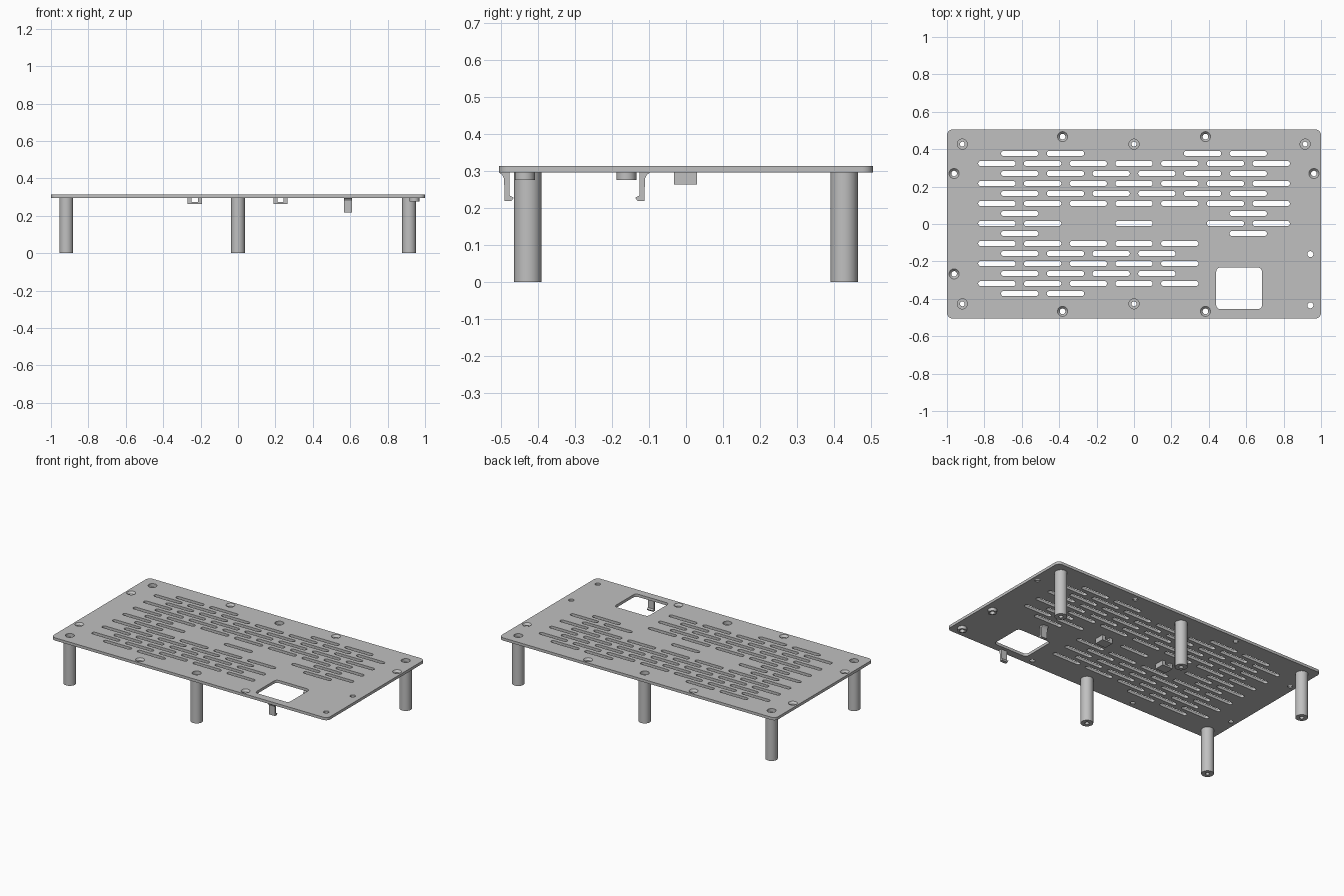
import bpy
import bmesh
from math import cos, sin, pi, radians

cube = bpy.data.objects.get("Cube")
if cube:
    bpy.data.objects.remove(cube, do_unlink=True)

grey = bpy.data.materials.new("plain_grey")
grey.use_nodes = True
grey.diffuse_color = (0.53, 0.53, 0.53, 1)
grey.node_tree.nodes["Principled BSDF"].inputs["Base Color"].default_value = (0.53, 0.53, 0.53, 1)

BOTTOM, TOP = 0.295, 0.313
WINDOW = (0.562, -0.344)


def finish(obj, smooth=False):
    obj.data.materials.append(grey)
    bpy.ops.object.select_all(action='DESELECT')
    obj.select_set(True)
    bpy.context.view_layer.objects.active = obj
    if smooth:
        bpy.ops.object.shade_smooth_by_angle(angle=radians(35))
    return obj


def mesh_object(name, bm, smooth=False):
    bmesh.ops.recalc_face_normals(bm, faces=bm.faces)
    mesh = bpy.data.meshes.new(name)
    bm.to_mesh(mesh)
    bm.free()
    obj = bpy.data.objects.new(name, mesh)
    bpy.context.collection.objects.link(obj)
    return finish(obj, smooth)


def lathe(name, x, y, profile, sides=32):
    """Revolve a closed (radius, z) profile about a vertical axis."""
    bm = bmesh.new()
    rings = []
    for i in range(sides):
        a = 2 * pi * i / sides
        rings.append([bm.verts.new((x + r * cos(a), y + r * sin(a), z)) for r, z in profile])
    n = len(profile)
    for i in range(sides):
        a, b = rings[i], rings[(i + 1) % sides]
        for j in range(n):
            k = (j + 1) % n
            bm.faces.new((a[j], b[j], b[k], a[k]))
    return mesh_object(name, bm, True)


def extrude(name, points, start, offset):
    """Extrude a closed outline by an offset vector."""
    bm = bmesh.new()
    face = bm.faces.new([bm.verts.new(start(p)) for p in points])
    result = bmesh.ops.extrude_face_region(bm, geom=[face], use_keep_orig=True)
    verts = [v for v in result["geom"] if isinstance(v, bmesh.types.BMVert)]
    bmesh.ops.translate(bm, vec=offset, verts=verts)
    return mesh_object(name, bm)


def rounded(x, y, w, h, r, steps=6):
    """Outline of a rounded rectangle; also makes slots and circles."""
    points = []
    for q, (sx, sy) in enumerate([(1, 1), (-1, 1), (-1, -1), (1, -1)]):
        for i in range(steps + 1):
            a = pi / 2 * (q + i / steps)
            p = (x + sx * (w / 2 - r) + r * cos(a), y + sy * (h / 2 - r) + r * sin(a))
            if not points or abs(p[0] - points[-1][0]) + abs(p[1] - points[-1][1]) > 1e-5:
                points.append(p)
    if abs(points[0][0] - points[-1][0]) + abs(points[0][1] - points[-1][1]) < 1e-5:
        points.pop()
    return points


def circle(x, y, r, sides=32):
    return [(x + r * cos(2 * pi * i / sides), y + r * sin(2 * pi * i / sides)) for i in range(sides)]


# Positions of the posts, countersunk screw holes and small bosses
posts = [(-0.918, 0.427), (0, 0.427), (0.915, 0.427), (-0.918, -0.427), (0, -0.427)]
screws = [(s * 0.382, t * 0.467) for s in (-1, 1) for t in (-1, 1)]
screws += [(-0.962, 0.27), (0.962, 0.27), (-0.962, -0.267)]
bosses = [(0.943, -0.161), (0.943, -0.435)]

# Vent slots: each string is a row, from back to front
rows = ["XX..XX", "XXXXXXX", "XXXXXX", "XXXXXXX", "XXXXXX", "XXXXXXX", "X....X",
        "XX.X.XX", "X....X", "XXXXX", "XXXX", "XXXXX", "XXXX", "XXXXX", "XX"]
outlines = [rounded(0, 0, 2, 1.01, 0.03), rounded(*WINDOW, 0.245, 0.222, 0.022)]
for k, row in enumerate(rows):
    left = -0.733 if k % 2 else -0.611
    for c, mark in enumerate(row):
        if mark == "X":
            outlines.append(rounded(left + 0.2444 * c, 0.377 - 0.0535 * k, 0.2, 0.027, 0.0134))
outlines += [circle(x, y, 0.027) for x, y in posts + screws]
outlines += [circle(x, y, 0.016) for x, y in bosses]

# Perforated plate
curve = bpy.data.curves.new("plate", 'CURVE')
curve.dimensions = '2D'
curve.fill_mode = 'BOTH'
curve.extrude = (TOP - BOTTOM) / 2
for points in outlines:
    spline = curve.splines.new('POLY')
    spline.points.add(len(points) - 1)
    for target, (x, y) in zip(spline.points, points):
        target.co = (x, y, 0, 1)
    spline.use_cyclic_u = True
plate = bpy.data.objects.new("plate", curve)
plate.location.z = (TOP + BOTTOM) / 2
bpy.context.collection.objects.link(plate)
finish(plate)
bpy.ops.object.convert(target='MESH')

# Hollow posts with a counterbore at the top
for i, (x, y) in enumerate(posts):
    lathe(f"post_{i + 1}", x, y, [(0.013, 0), (0.037, 0), (0.037, BOTTOM), (0.027, BOTTOM),
                                  (0.027, 0.29), (0.013, 0.29)])

# Conical seats in the screw holes
for i, (x, y) in enumerate(screws):
    lathe(f"countersink_{i + 1}", x, y, [(0.027, BOTTOM), (0.027, TOP), (0.015, 0.3), (0.015, BOTTOM)])

# Short bosses under the small holes
for i, (x, y) in enumerate(bosses):
    lathe(f"boss_{i + 1}", x, y, [(0.016, 0.275), (0.027, 0.275), (0.027, BOTTOM), (0.016, BOTTOM)])

# Hooked clips before and behind the window, mirrored about y = -0.301
clip = [(0.203, BOTTOM), (0.195, 0.288), (0.19, 0.278), (0.189, 0.218), (0.17, 0.218),
        (0.164, 0.227), (0.176, 0.233), (0.176, BOTTOM)]
for name, side in (("back_clip", 1), ("front_clip", -1)):
    extrude(name, clip, lambda p: (0.567, -0.301 + side * p[0], p[1]), (0.043, 0, 0))

# Cable loops under the middle of the plate
loop = [(-0.038, BOTTOM), (-0.038, 0.263), (0.038, 0.263), (0.038, BOTTOM),
        (0.017, BOTTOM), (0.017, 0.274), (-0.017, 0.274), (-0.017, BOTTOM)]
for name, cx in (("right_cable_loop", -0.231), ("left_cable_loop", 0.227)):
    extrude(name, loop, lambda p: (cx + p[0], -0.033, p[1]), (0, 0.063, 0))
